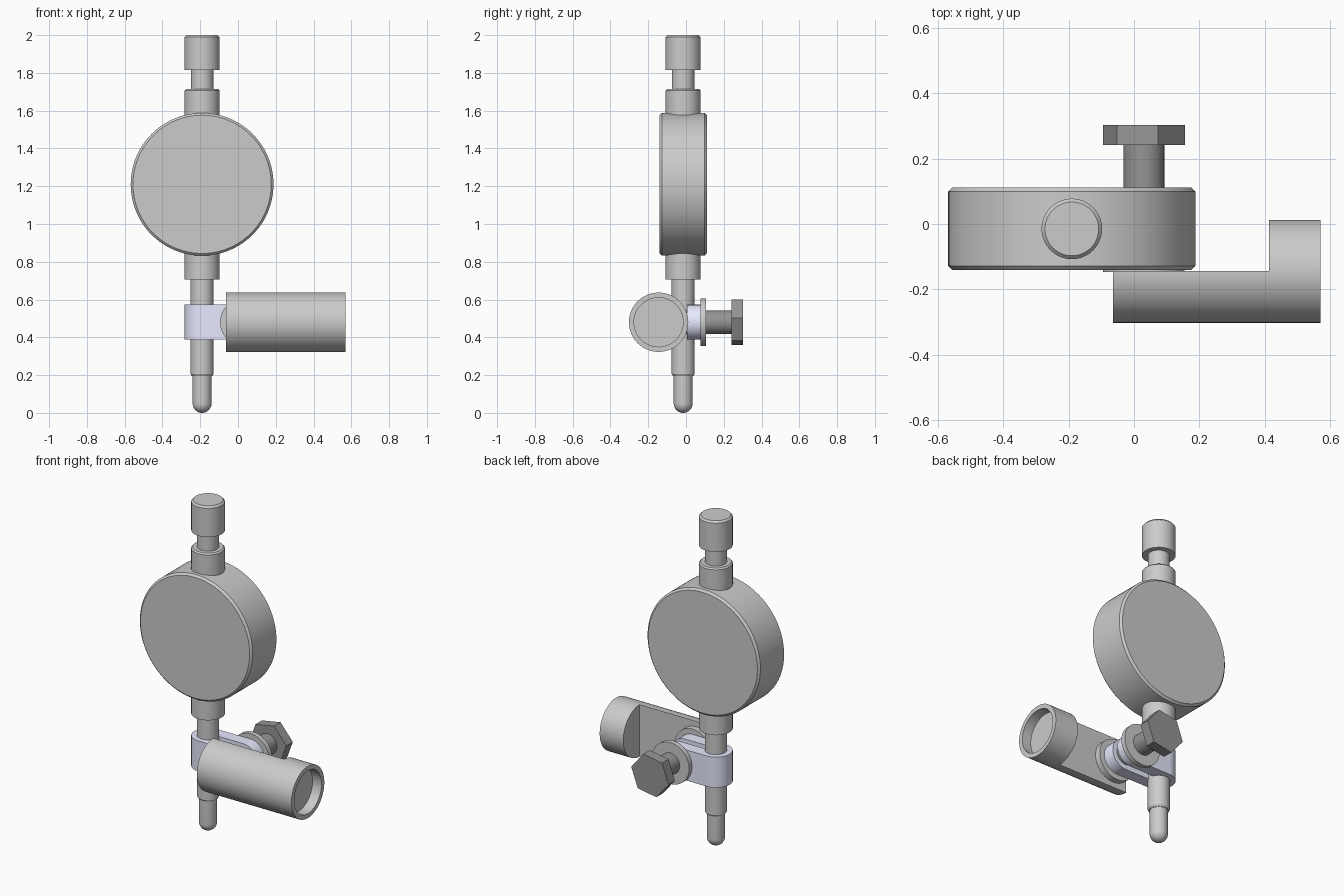
import bpy, bmesh, math
from mathutils import Matrix, Vector

if "Cube" in bpy.data.objects:
    bpy.data.objects.remove(bpy.data.objects["Cube"])

SX, SY = -0.19, -0.015      # spindle axis
CX, CZ = 0.03, 0.48         # clamp screw axis
AXES = {'X': Matrix.Rotation(math.pi / 2, 4, 'Y'),
        'Y': Matrix.Rotation(-math.pi / 2, 4, 'X'),
        'Z': Matrix.Identity(4)}


def finish(name, bm, mat=None):
    bmesh.ops.recalc_face_normals(bm, faces=bm.faces)
    me = bpy.data.meshes.new(name)
    bm.to_mesh(me)
    bm.free()
    ob = bpy.data.objects.new(name, me)
    bpy.context.collection.objects.link(ob)
    if mat:
        me.materials.append(mat)
    return ob


def material(name, rgb):
    m = bpy.data.materials.new(name)
    m.diffuse_color = (*rgb, 1)
    m.use_nodes = True
    m.node_tree.nodes["Principled BSDF"].inputs["Base Color"].default_value = m.diffuse_color
    return m


def lathe(name, profile, axis, origin, n=64, mat=None, turn=0.0):
    """Revolve (radius, distance) points about an axis, with capped ends."""
    bm = bmesh.new()
    M = Matrix.Translation(origin) @ AXES[axis]
    rings = []
    for r, t in profile:
        rings.append([bm.verts.new(M @ Vector((r * math.cos(a), r * math.sin(a), t)))
                      for a in (turn + 2 * math.pi * i / n for i in range(n))])
    for A, B in zip(rings, rings[1:]):
        for i in range(n):
            j = (i + 1) % n
            bm.faces.new((A[i], A[j], B[j], B[i]))
    bm.faces.new(rings[0])
    bm.faces.new(rings[-1])
    return finish(name, bm, mat)


def prism(name, pts, vec, mat=None):
    """Extrude a flat outline along a vector."""
    bm = bmesh.new()
    face = bm.faces.new([bm.verts.new(p) for p in pts])
    out = bmesh.ops.extrude_face_region(bm, geom=[face])
    bmesh.ops.translate(bm, vec=vec, verts=[v for v in out['geom']
                                            if isinstance(v, bmesh.types.BMVert)])
    return finish(name, bm, mat)


def boolean(ob, cutter, op):
    mod = ob.modifiers.new("cut", 'BOOLEAN')
    mod.object, mod.operation, mod.solver = cutter, op, 'EXACT'
    bpy.context.view_layer.objects.active = ob
    bpy.ops.object.modifier_apply(modifier=mod.name)
    bpy.data.objects.remove(cutter)


def arc(cx, cy, r, a0, a1, n):
    return [(cx + r * math.cos(math.radians(a0 + (a1 - a0) * i / n)),
             cy + r * math.sin(math.radians(a0 + (a1 - a0) * i / n))) for i in range(n + 1)]


blue = material("clamp_blue", (0.8, 0.82, 1.0))
dark = material("screw_dark", (0.3, 0.3, 0.3))
spindle = (SX, SY, 0)

# Round gauge body
lathe("gauge_body", [(0.366, -0.14), (0.378, -0.128), (0.378, 0.099), (0.366, 0.111)],
      'Y', (SX, 0, 1.21), 96)

# Upper collar, neck and cap
lathe("upper_stem", [(0.0925, 1.5), (0.0925, 1.707), (0.0845, 1.715), (0.06, 1.715),
                     (0.06, 1.815), (0.0925, 1.815), (0.0925, 1.989), (0.082, 2.0)], 'Z', spindle)

# Lower collar, stem and rounded measuring tip
tip = [(max(x, 0.002), z) for x, z in arc(0, 0.05, 0.05, -90, 0, 12)]
lathe("lower_stem", tip + [(0.05, 0.195), (0.054, 0.195), (0.061, 0.206), (0.061, 0.705),
                           (0.0925, 0.705), (0.0925, 0.92)], 'Z', spindle)

# Split clamp: U-shaped plan, rounded ends seen from the front
slot, R, r = 0.02, 0.0925, 0.06
g = math.degrees(math.asin(slot / r))
end = CX + R
plan = ([(end, SY + R)] + arc(SX, SY, R, 90, 270, 32) + [(end, SY - R), (end, SY - slot)]
        + arc(SX, SY, r, 360 - g, g, 32) + [(end, SY + slot)])
clamp = prism("clamp", [(x, y, CZ - 0.15) for x, y in plan], (0, 0, 0.3), blue)
side = [(-0.4, CZ + R), (-0.4, CZ - R)] + arc(CX, CZ, R, -90, 90, 32)
boolean(clamp, prism("clamp_cutter", [(x, -0.3, z) for x, z in side], (0, 0.6, 0), blue), 'INTERSECT')

# Washers either side of the clamp
for name, y0, y1 in (("front_washer", -0.146, SY - R), ("back_washer", SY + R, 0.106)):
    lathe(name, [(0.125, y0), (0.125, y1)], 'Y', (CX, 0, CZ))

# Clamp screw with hexagonal head
lathe("screw_shaft", [(0.0625, -0.14), (0.0625, 0.245)], 'Y', (CX, 0, CZ), 48, dark)
lathe("screw_head", [(0.127, 0.241), (0.127, 0.303)], 'Y', (CX, 0, CZ), 6, dark, math.radians(-10))

# Holder bar: round bar with a shallow socket, half cut away at the back
holder = lathe("holder_bar", [(0.157, -0.064), (0.157, 0.57), (0.13, 0.57), (0.13, 0.51)],
               'X', (0, -0.145, CZ), 96)
box = [(-0.2, -0.144), (0.412, -0.144), (0.412, 0.3), (-0.2, 0.3)]
boolean(holder, prism("holder_cutter", [(x, y, 0.2) for x, y in box], (0, 0, 0.6)), 'DIFFERENCE')

# Smooth round surfaces, keep edges crisp
bpy.ops.object.select_all(action='SELECT')
bpy.ops.object.shade_smooth_by_angle(angle=math.radians(30))
